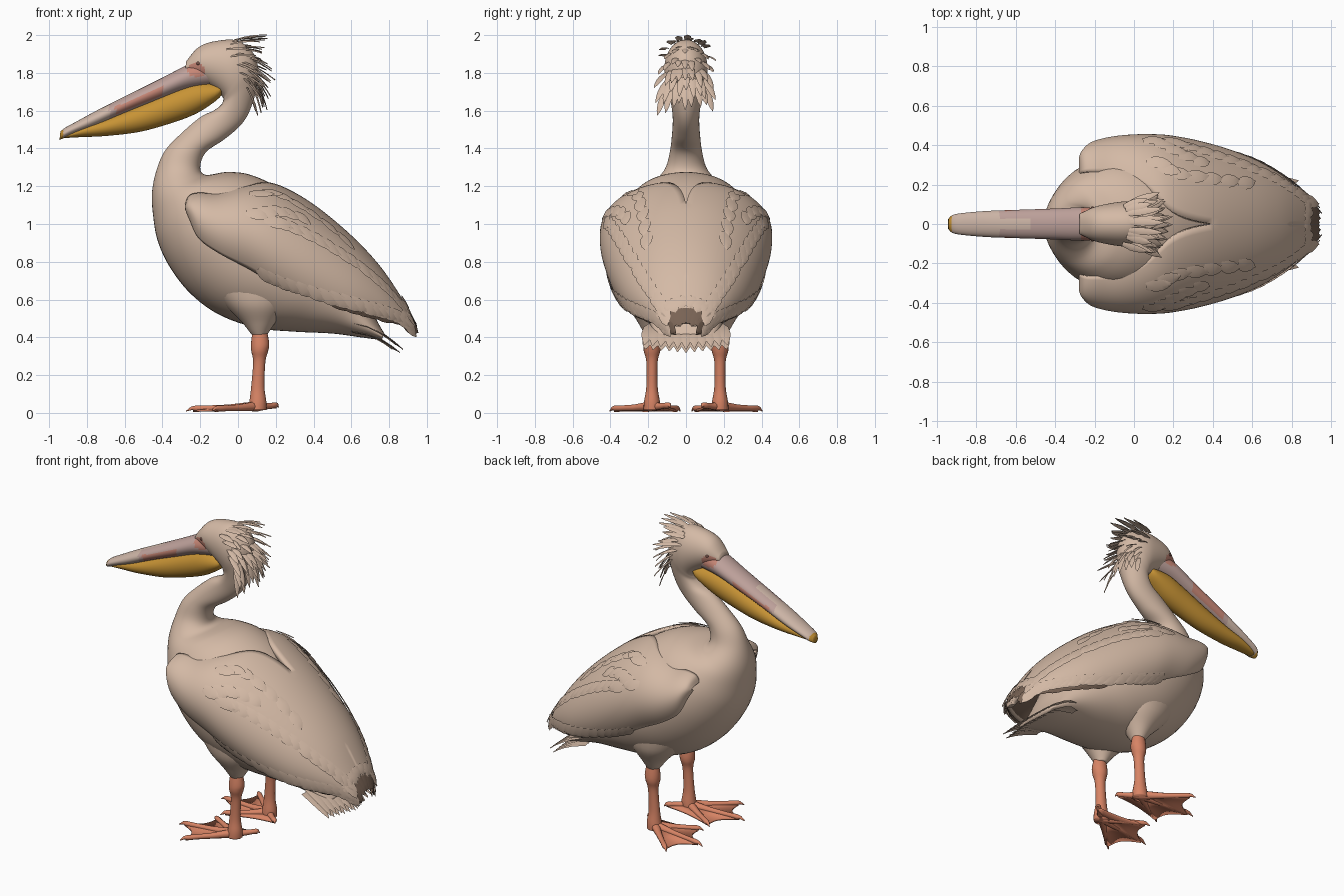
import bpy, bmesh, random
from math import sin, cos, pi, radians
from mathutils import Vector

random.seed(4)
cube = bpy.data.objects.get("Cube")
if cube:
    bpy.data.objects.remove(cube)


def material(name, *rgb):
    m = bpy.data.materials.new(name)
    m.use_nodes = True
    color = (*rgb, 1)
    m.diffuse_color = color
    shader = m.node_tree.nodes["Principled BSDF"]
    shader.inputs["Base Color"].default_value = color
    shader.inputs["Roughness"].default_value = 0.7
    return m


plumage = material("beige plumage", .66, .49, .38)
dark = material("dark flight feathers", .19, .125, .09)
orange = material("orange leg skin", .68, .23, .13)
ochre = material("ochre pouch", .57, .29, .035)
mauve = material("mauve bill", .52, .36, .33)
cream = material("cream bill ridge", .62, .47, .39)
salmon = material("salmon skin", .57, .24, .18)
eye_color = material("brown eye", .2, .09, .07)


def spline(rows, steps):
    """Smooth interpolation through rows of equal length."""
    pts = [rows[0]] + list(rows) + [rows[-1]]
    out = []
    for i in range(1, len(pts) - 2):
        for s in range(steps):
            t = s / steps
            out.append([b + .5 * t * (c - a + t * (2*a - 5*b + 4*c - d + t * (3*(b - c) + d - a)))
                        for a, b, c, d in zip(*pts[i - 1:i + 3])])
    return out + [list(rows[-1])]


def finish(name, bm, mats, mirror=False, solid=0):
    for f in bm.faces:
        f.smooth = True
    mesh = bpy.data.meshes.new(name)
    bm.to_mesh(mesh)
    bm.free()
    for m in mats:
        mesh.materials.append(m)
    ob = bpy.data.objects.new(name, mesh)
    bpy.context.collection.objects.link(ob)
    if solid:
        mod = ob.modifiers.new("thickness", 'SOLIDIFY')
        mod.thickness, mod.offset, mod.material_offset = solid, -1, 1
    if mirror:
        ob.modifiers.new("mirror", 'MIRROR').use_axis = (False, True, False)


def loft(name, rows, mats, rule=None, y=0, sides=32, steps=5, mirror=False):
    """Rows hold two opposite outline points (x, z, x, z) and a half width."""
    bm = bmesh.new()
    rings = []
    for ax, az, bx, bz, w in spline(rows, steps):
        a, b = Vector((ax, y, az)), Vector((bx, y, bz))
        mid, half = (a + b) / 2, (b - a) / 2
        angles = [2 * pi * k / sides for k in range(sides)]
        rings.append([bm.verts.new(mid + half * cos(t) + Vector((0, w * sin(t), 0))) for t in angles])
    for p, q in zip(rings, rings[1:]):
        for k in range(sides):
            n = (k + 1) % sides
            bm.faces.new((p[k], p[n], q[n], q[k]))
    bm.faces.new(rings[0])
    bm.faces.new(rings[-1])
    bmesh.ops.recalc_face_normals(bm, faces=bm.faces)
    if rule:
        for f in bm.faces:
            f.material_index = rule(f.calc_center_median(), f.normal)
    finish(name, bm, mats, mirror)


def feather(bm, base, along, normal, length, width, mat=0, bend=.012, lift=.01):
    """Pointed, arched leaf that bends towards the surface below it."""
    d = along.normalized()
    side = normal.cross(d).normalized()
    n = d.cross(side)
    rows = []
    for s, w in ((0, .6), (.35, 1), (.6, .95), (.82, .62), (1, .04)):
        c = base + d * length * s + n * (lift * (.3 + s) - bend * s * s)
        e = side * width * w / 2
        rows.append([bm.verts.new(p) for p in (c - e, c + n * .005, c + e)])
    for p, q in zip(rows, rows[1:]):
        for k in (0, 1):
            bm.faces.new((p[k], p[k + 1], q[k + 1], q[k])).material_index = mat


# Head, neck and body in one sweep from forehead to rump
body_rows = [
    (-.28, 1.8, -.275, 1.86, .05), (-.2, 1.76, -.21, 1.935, .085),
    (-.12, 1.71, -.12, 1.968, .105), (-.08, 1.67, 0, 1.97, .115),
    (-.08, 1.65, .09, 1.89, .108), (-.09, 1.63, .105, 1.76, .09),
    (-.13, 1.6, .07, 1.62, .075), (-.2, 1.565, .02, 1.53, .07),
    (-.3, 1.48, -.07, 1.45, .075), (-.385, 1.39, -.17, 1.38, .085),
    (-.43, 1.29, -.2, 1.3, .11), (-.455, 1.17, -.17, 1.26, .175),
    (-.45, 1.05, -.06, 1.275, .245), (-.425, .91, .06, 1.262, .31),
    (-.36, .77, .2, 1.2, .355), (-.25, .63, .33, 1.1, .37),
    (-.1, .52, .44, .99, .36), (.1, .45, .55, .86, .32),
    (.3, .43, .63, .73, .265), (.5, .42, .69, .6, .21),
    (.65, .4, .73, .5, .18), (.76, .385, .775, .42, .15)]


def face_patch(c, n):
    return int(((c.x + .22) / .05) ** 2 + ((c.z - 1.815) / .035) ** 2 < 1)


loft("body_neck_and_head", body_rows, [plumage, salmon], face_patch, sides=48, steps=6)


# Bill: upper half with coloured zones, and hanging pouch
def bill_zone(c, n):
    if c.x < -.925:
        return 2
    stripe = -.65 < c.x < -.4 and abs(c.z - 1.7 - .42 * (c.x + .4)) < .026
    if abs(n.y) > .5 and (stripe or face_patch(c, n)):
        return 3
    if -.8 < c.x < -.52 and abs(c.y) < .03 and n.z > .5:
        return 1
    return 0 if c.x > -.68 else 1


loft("upper_bill", [
    (-.12, 1.735, -.2, 1.87, .078), (-.27, 1.71, -.27, 1.842, .084),
    (-.42, 1.655, -.4, 1.775, .078), (-.6, 1.585, -.58, 1.685, .072),
    (-.76, 1.515, -.74, 1.605, .066), (-.87, 1.475, -.86, 1.54, .056),
    (-.925, 1.453, -.915, 1.51, .046), (-.945, 1.445, -.94, 1.49, .025)],
    [mauve, cream, ochre, salmon], bill_zone, steps=10)
loft("bill_pouch", [
    (-.08, 1.69, -.075, 1.735, .03), (-.12, 1.65, -.09, 1.745, .068),
    (-.22, 1.585, -.22, 1.75, .078), (-.35, 1.535, -.34, 1.71, .074),
    (-.52, 1.488, -.5, 1.64, .067), (-.7, 1.466, -.68, 1.565, .058),
    (-.83, 1.46, -.82, 1.52, .046), (-.92, 1.455, -.92, 1.47, .025)], [ochre])

# Eyes
bm = bmesh.new()
bmesh.ops.create_uvsphere(bm, u_segments=12, v_segments=8, radius=.01)
bmesh.ops.translate(bm, verts=bm.verts, vec=(-.21, .079, 1.85))
finish("eyes", bm, [eye_color], mirror=True)

# Folded wings: arcs of (x, centre height, rise, half width, start and end angle)
arcs = spline([
    (-.28, 1.09, .04, .34, 60, 110), (-.26, 1.08, .14, .38, 54, 112),
    (-.21, 1.03, .24, .42, 48, 116), (-.1, .98, .29, .447, 42, 118),
    (.05, .94, .33, .457, 28, 122), (.2, .87, .355, .448, 8, 122),
    (.4, .76, .345, .405, 0, 116), (.6, .65, .29, .335, 0, 108),
    (.75, .58, .2, .25, 0, 105), (.86, .52, .1, .16, 0, 100),
    (.9, .48, .06, .11, 0, 100), (.92, .46, .02, .04, 0, 100)], 6)


def wing_point(u, t):
    f = min(max(u, 0), 1) * (len(arcs) - 1)
    i = min(int(f), len(arcs) - 2)
    x, zc, rise, w, a0, a1 = (p + (q - p) * (f - i) for p, q in zip(arcs[i], arcs[i + 1]))
    ang = radians(a0 + (a1 - a0) * t)
    k = 1 - .15 * min(max(a0, 0) / 45, 1) * (1 - t) ** 4
    return Vector((x, max(k * w * sin(ang), 0), zc + k * rise * cos(ang)))


bm = bmesh.new()
count, across = len(arcs), 24
grid = [[bm.verts.new(wing_point(u / (count - 1), v / across)) for v in range(across + 1)]
        for u in range(count)]
for p, q in zip(grid, grid[1:]):
    for v in range(across):
        f = bm.faces.new((p[v], q[v], q[v + 1], p[v + 1]))
        f.material_index = int(p[v].co.x > .2)
# The inner skin takes the next slot, so only the rear underside is dark
finish("wings", bm, [plumage, plumage, dark], mirror=True, solid=.03)


# Feather rows laid over the wings
def feather_row(bm, start, end, amount, length, width, droop, mat=0, lift=.01, bend=.012):
    for k in range(amount):
        s = k / (amount - 1)
        u, t = (a + (b - a) * s for a, b in zip(start, end))
        p = wing_point(u, t)
        back = (wing_point(u + .02, t) - wing_point(u - .02, t)).normalized()
        down = (wing_point(u, t + .02) - wing_point(u, t - .02)).normalized()
        size = length * random.uniform(.85, 1.15)
        feather(bm, p, back + down * droop, back.cross(down), size, width, mat, bend, lift)


bm = bmesh.new()
feather_row(bm, (.4, .94), (.84, .9), 18, .13, .065, .45)
feather_row(bm, (.42, .5), (.82, .5), 15, .13, .07, .35)
feather_row(bm, (.37, .2), (.6, .3), 7, .12, .07, .4)
feather_row(bm, (.36, .42), (.5, .38), 5, .12, .07, .4)
feather_row(bm, (.82, .1), (.83, .9), 5, .08, .07, 0)
feather_row(bm, (.58, .98), (.84, .98), 10, .15, .055, .3, 1, -.012, 0)
feather_row(bm, (.89, .1), (.88, .95), 5, .1, .065, 0, 1, .008, .0)
finish("wing_feathers", bm, [plumage, dark], mirror=True)

# Tail fan
bm = bmesh.new()
for layer in (0, 1):
    for k in range(-5, 6):
        edge = abs(k) / 5
        base = Vector((.6, k * .034, .49 - .05 * layer - .02 * edge))
        heading = Vector((1, k * .04, -.38 + .12 * edge + .1 * layer))
        feather(bm, base, heading, Vector((.4, 0, 1)), .31 - .05 * edge - .03 * layer, .075, 0, .075, .02)
finish("tail_feathers", bm, [plumage])

# Shaggy crest on the back of the head
bm = bmesh.new()
for level in range(6):
    s = level / 5
    for j in range(-4, 5):
        y = j * .023 + random.uniform(-.008, .008)
        base = Vector((-.02 + .1 * s - 4 * y * y, y, 1.965 - .2 * s - 5 * y * y))
        heading = Vector((1 - .65 * s, j * .08, .12 - .95 * s + random.uniform(-.12, .12)))
        normal = Vector((.3 + s, j * .12, 1 - .5 * s))
        feather(bm, base, heading, normal, random.uniform(.12, .18), .038, 0, .03, .025)
finish("head_crest", bm, [plumage])

# Thighs and legs
loft("thighs", [(-.16, .68, .34, .68, .15), (-.07, .57, .27, .57, .135), (.02, .48, .2, .48, .085),
                (.06, .43, .165, .43, .056), (.08, .405, .15, .405, .04)], [plumage], y=.17, mirror=True)
loft("legs", [(.08, .45, .15, .45, .03), (.07, .38, .165, .37, .043), (.07, .33, .16, .33, .044),
              (.08, .27, .145, .27, .03), (.07, .14, .14, .14, .03), (.06, .06, .15, .06, .042),
              (.05, .015, .15, .015, .045)], [orange], y=.18, sides=20, mirror=True)

# Webbed feet
heel = Vector((.1, .18, .035))
tips = [Vector(p) for p in ((.215, .08, .035), (-.15, .03, .015), (-.275, .22, .015), (-.14, .405, .015))]


def toe(name, side, tip):
    curve = bpy.data.curves.new(name, 'CURVE')
    curve.dimensions, curve.bevel_depth, curve.bevel_resolution = '3D', 1, 3
    curve.use_fill_caps = True
    line = curve.splines.new('POLY')
    stops = ((0, .028, .0), (.4, .018, .0), (.7, .015, .004), (.86, .016, .006), (.92, .01, .008), (1, .002, -.006))
    line.points.add(len(stops) - 1)
    for point, (s, radius, up) in zip(line.points, stops):
        p = heel.lerp(tip, s)
        point.co = (p.x, p.y * side, p.z + up, 1)
        point.radius = radius
    line.use_smooth = True
    curve.materials.append(orange)
    bpy.context.collection.objects.link(bpy.data.objects.new(name, curve))


for side, label in ((-1, "left"), (1, "right")):
    for tip, kind in zip(tips, ("hind", "inner", "middle", "outer")):
        toe(f"{label}_{kind}_toe", side, tip)

bm = bmesh.new()
for a, b in zip(tips, tips[1:]):
    rim = []
    for k in range(9):
        s = k / 8
        p = heel.lerp(a.lerp(b, s), .9 - .5 * s * (1 - s))
        rim.append(bm.verts.new(p))
    center = bm.verts.new(heel)
    for p, q in zip(rim, rim[1:]):
        bm.faces.new((center, p, q))
bmesh.ops.recalc_face_normals(bm, faces=bm.faces)
finish("foot_webs", bm, [orange, orange], mirror=True, solid=.012)
